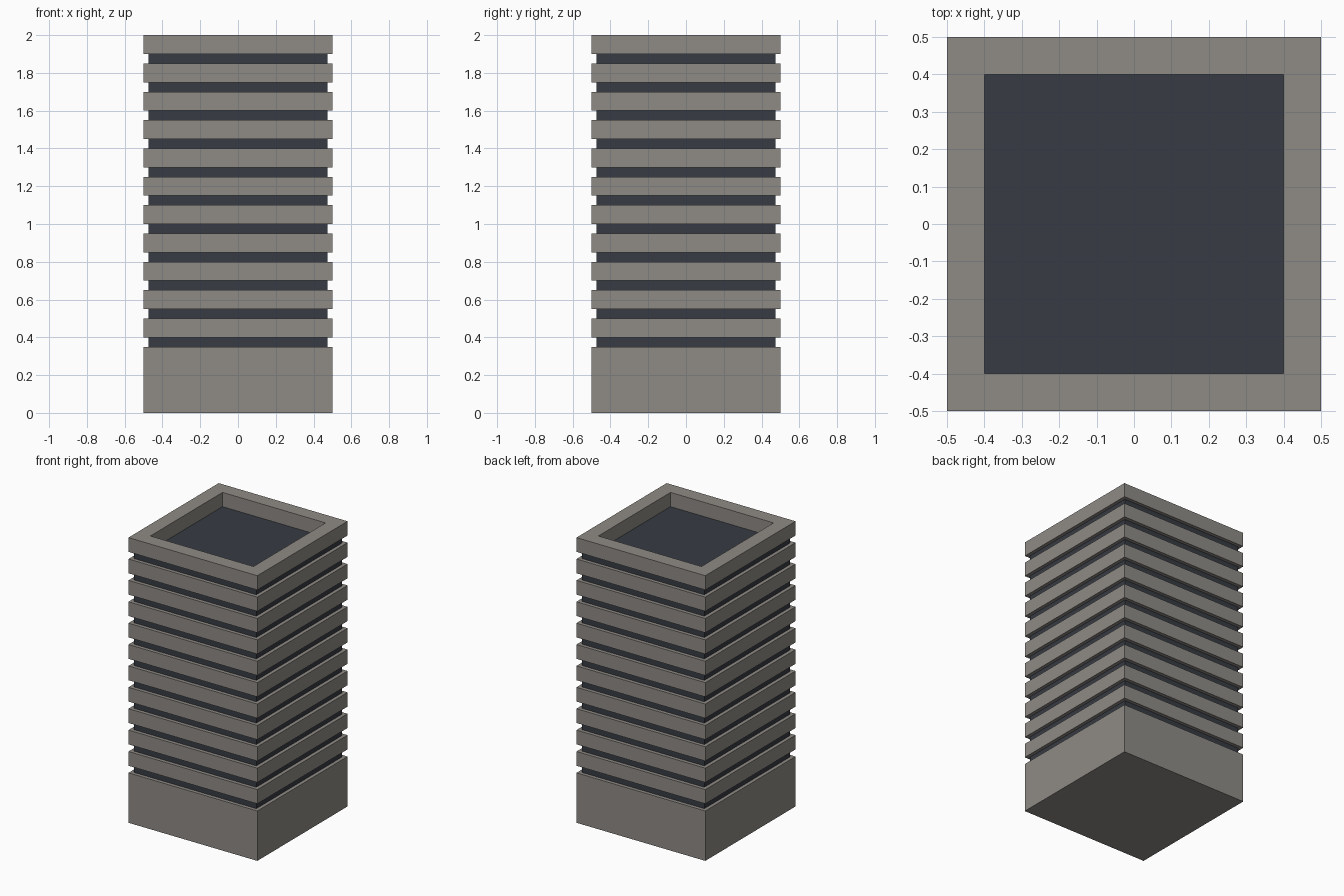
import bpy, bmesh
from mathutils import Matrix

if "Cube" in bpy.data.objects:
    bpy.data.objects.remove(bpy.data.objects["Cube"])


def material(name, rgb):
    m = bpy.data.materials.new(name)
    m.diffuse_color = (*rgb, 1.0)
    m.use_nodes = True
    m.node_tree.nodes["Principled BSDF"].inputs["Base Color"].default_value = m.diffuse_color
    return m


STONE = material("grey_stone", (0.275, 0.258, 0.238))
GLASS = material("dark_glass", (0.038, 0.044, 0.055))


def block(name, half, z0, z1, mat, hole=None):
    """Square block between two heights; hole gives the half width of a square opening."""
    bm = bmesh.new()
    size = Matrix.Diagonal((2 * half, 2 * half, z1 - z0, 1))
    bmesh.ops.create_cube(bm, size=1, matrix=Matrix.Translation((0, 0, (z0 + z1) / 2)) @ size)
    if hole:
        # inset top and bottom, then join the two inner faces into a shaft
        caps = [f for f in bm.faces if abs(f.normal.z) > 0.9]
        bmesh.ops.inset_individual(bm, faces=caps, thickness=half - hole, use_even_offset=True)
        bmesh.ops.bridge_loops(bm, edges=list({e for f in caps for e in f.edges}))
        bmesh.ops.delete(bm, geom=caps, context='FACES_ONLY')
        bmesh.ops.recalc_face_normals(bm, faces=bm.faces)
    me = bpy.data.meshes.new(name)
    bm.to_mesh(me)
    bm.free()
    me.materials.append(mat)
    ob = bpy.data.objects.new(name, me)
    bpy.context.collection.objects.link(ob)
    return ob


# Solid ground floor
block("base", 0.5, 0.0, 0.35, STONE)

# Recessed glass core, its top is the sunken roof
block("glass_core", 0.475, 0.35, 1.9, GLASS)

# Floor bands, open in the middle so that they wrap the core
for i in range(10):
    z = 0.4 + 0.15 * i
    block(f"floor_band_{i + 1}", 0.5, z, z + 0.1, STONE, hole=0.4)

# Roof parapet
block("roof_parapet", 0.5, 1.9, 2.0, STONE, hole=0.4)
